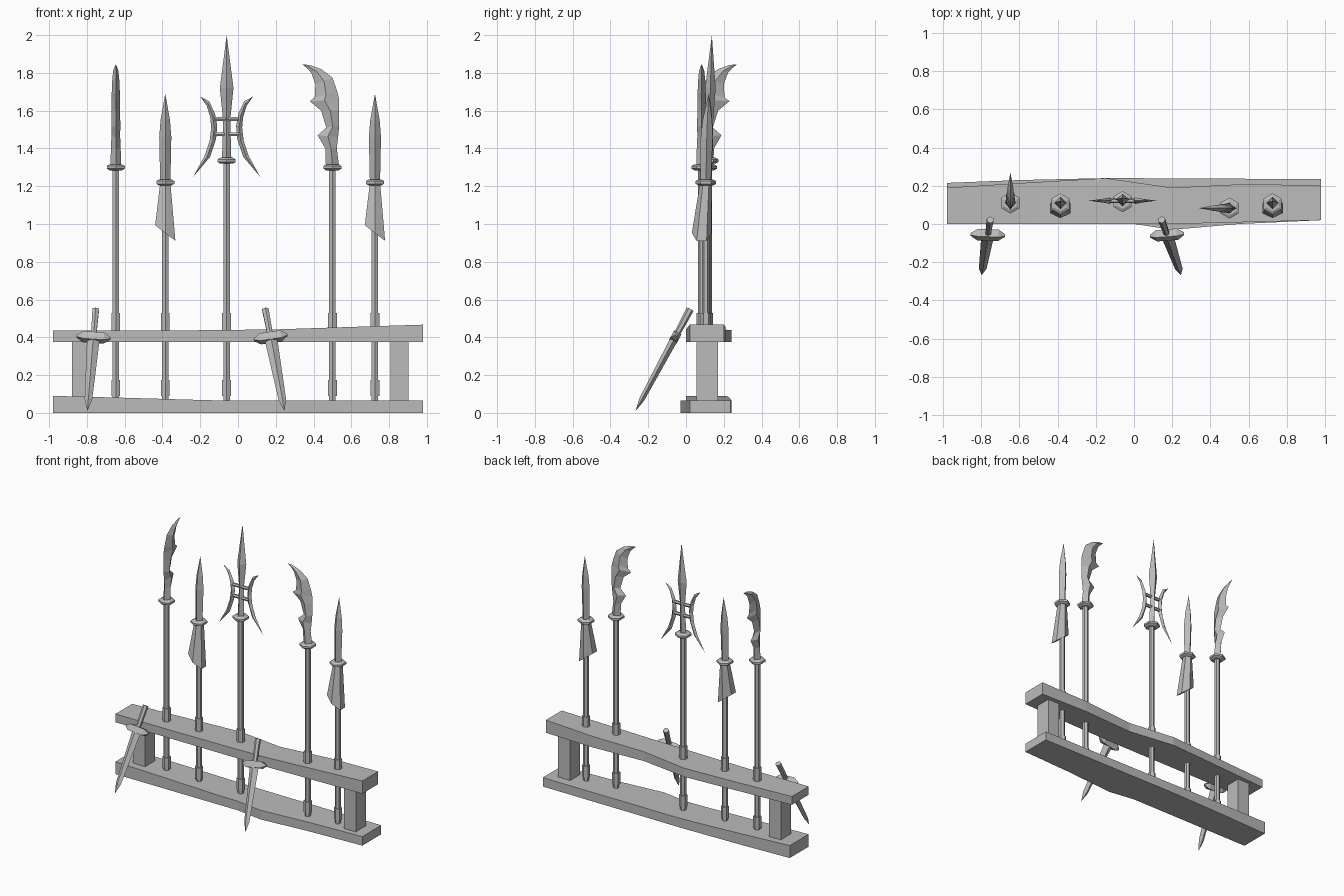
import bpy, bmesh, math
from mathutils import Vector, Matrix

cube = bpy.data.objects.get("Cube")
if cube:
    bpy.data.objects.remove(cube)

grey = bpy.data.materials.new("plain_grey")
grey.use_nodes = True
colour = (0.5, 0.5, 0.5, 1)
grey.diffuse_color = colour
grey.node_tree.nodes["Principled BSDF"].inputs["Base Color"].default_value = colour


def loft(name, rings, matrix=None):
    """Skin a list of equal-sized rings, close both ends, weld pointed tips."""
    bm = bmesh.new()
    rows = [[bm.verts.new(p) for p in ring] for ring in rings]
    n = len(rows[0])
    for a, b in zip(rows, rows[1:]):
        for i in range(n):
            j = (i + 1) % n
            bm.faces.new((a[i], a[j], b[j], b[i]))
    bm.faces.new(rows[0])
    bm.faces.new(rows[-1])
    bmesh.ops.remove_doubles(bm, verts=bm.verts, dist=0.0005)
    bmesh.ops.recalc_face_normals(bm, faces=bm.faces)
    mesh = bpy.data.meshes.new(name)
    bm.to_mesh(mesh)
    bm.free()
    mesh.materials.append(grey)
    obj = bpy.data.objects.new(name, mesh)
    if matrix:
        obj.matrix_world = matrix
    bpy.context.collection.objects.link(obj)
    return obj


def ngon(z, rx, ry=None, sides=6, cx=0, cy=0):
    """Horizontal polygon with a corner pointing along y."""
    ry = rx if ry is None else ry
    steps = [math.tau * i / sides + math.pi / 2 for i in range(sides)]
    return [(cx + rx * math.cos(t), cy + ry * math.sin(t), z) for t in steps]


def blade(name, rows, matrix):
    """Diamond-section blade; rows hold two edge points and a half thickness."""
    rings = []
    for xa, za, xb, zb, t in rows:
        xm, zm = (xa + xb) / 2, (za + zb) / 2
        rings.append([(xa, 0, za), (xm, -t, zm), (xb, 0, zb), (xm, t, zm)])
    return loft(name, rings, matrix)


def rail(name, rows):
    """Rectangular beam along x; rows hold x, front, back, bottom, top."""
    loft(name, [[(x, f, lo), (x, b, lo), (x, b, hi), (x, f, hi)]
                for x, f, b, lo, hi in rows])


# Stand: two warped rails and two posts
rail("lower_rail", [(-0.98, 0, 0.215, 0, 0.09), (-0.6, 0, 0.23, 0, 0.08),
                    (-0.15, 0, 0.24, 0, 0.067), (0, 0, 0.24, 0, 0.066),
                    (0.2, -0.03, 0.238, 0, 0.066), (0.55, 0, 0.237, 0, 0.065),
                    (0.98, 0.02, 0.235, 0, 0.065)])
rail("upper_rail", [(-0.98, 0, 0.19, 0.375, 0.435), (-0.5, 0, 0.22, 0.375, 0.435),
                    (-0.15, 0, 0.24, 0.375, 0.438), (0.2, 0, 0.19, 0.375, 0.442),
                    (0.6, 0.01, 0.21, 0.375, 0.455), (0.98, 0.02, 0.2, 0.375, 0.467)])
for side, x in (("right", -0.83), ("left", 0.855)):
    rail(side + "_post", [(x + s * 0.048, 0.055, 0.17, 0.05, 0.39) for s in (-1, 1)])


def pole(label, x, y, top):
    """Shaft with two ferrules and a collar; returns its placement."""
    place = Matrix.Translation((x, y, 0))
    loft(label + "_shaft", [ngon(0.05, 0.02), ngon(top, 0.02)], place)
    for part, lo, hi in (("lower", 0.09, 0.175), ("upper", 0.43, 0.53)):
        loft(f"{label}_{part}_ferrule", [ngon(lo, 0.027), ngon(hi, 0.027)], place)
    loft(label + "_collar", [ngon(top + dz, r) for dz, r in
         ((-0.016, 0.038), (-0.007, 0.055), (0.007, 0.055), (0.016, 0.038))], place)
    return place


# Glaives: curved blades with two spikes on the back
glaive_rows = [(-0.035, 1.305, 0.035, 1.305, 0.028), (-0.038, 1.4, 0.023, 1.4, 0.026),
               (-0.078, 1.47, 0.03, 1.46, 0.023), (-0.032, 1.51, 0.036, 1.52, 0.024),
               (-0.06, 1.6, 0.036, 1.6, 0.023), (-0.12, 1.65, 0.036, 1.66, 0.022),
               (-0.094, 1.67, 0.026, 1.7, 0.022), (-0.09, 1.74, 0, 1.775, 0.019),
               (-0.112, 1.8, -0.06, 1.82, 0.014), (-0.135, 1.825, -0.12, 1.842, 0.006),
               (-0.16, 1.845, -0.16, 1.845, 0)]
for label, x, y, turn in (("right_glaive", -0.647, 0.11, -90), ("left_glaive", 0.5, 0.083, 0)):
    place = pole(label, x, y, 1.3)
    blade(label + "_blade", glaive_rows, place @ Matrix.Rotation(math.radians(turn), 4, 'Z'))

# Spears: four-sided heads above a slanted tassel
for label, x in (("right_spear", -0.385), ("left_spear", 0.725)):
    place = pole(label, x, 0.105, 1.22)
    loft(label + "_head", [ngon(1.22, 0.027, sides=4), ngon(1.46, 0.032, sides=4, cy=0.005),
                           ngon(1.55, 0.025, sides=4, cy=0.008),
                           ngon(1.69, 0, sides=4, cy=0.015)], place)
    hem = [(px, py, 0.952 - 0.77 * px)
           for px, py, pz in ngon(0, 0.062, 0.052, cy=-0.022)]
    loft(label + "_tassel", [ngon(1.21, 0.032), hem], place)

# Halberd: long point with a crescent on each side
place = pole("halberd", -0.06, 0.117, 1.335)
loft("halberd_point", [ngon(z, rx, ry, 4, cy=cy) for z, rx, ry, cy in
     ((1.33, 0.025, 0.025, 0), (1.55, 0.019, 0.019, 0.008),
      (1.72, 0.036, 0.028, 0.012), (2.0, 0, 0, 0.02))], place)
crescent_rows = [(0.14, 1.675, 0.14, 1.675, 0), (0.093, 1.65, 0.105, 1.625, 0.01),
                 (0.062, 1.585, 0.087, 1.565, 0.015), (0.05, 1.52, 0.082, 1.51, 0.017),
                 (0.056, 1.45, 0.09, 1.44, 0.015), (0.088, 1.355, 0.117, 1.36, 0.01),
                 (0.177, 1.25, 0.177, 1.25, 0)]
for side, s in (("right", -1), ("left", 1)):
    blade(side + "_crescent", [(s * a, za, s * b, zb, t) for a, za, b, zb, t in crescent_rows],
          place @ Matrix.Translation((0, 0.005, 0)))
for part, z in (("lower", 1.475), ("upper", 1.555)):
    bar = place @ Matrix.Translation((0, 0.005, z)) @ Matrix.Rotation(math.pi / 2, 4, 'Y')
    loft(part + "_crescent_bar", [ngon(d, 0.012) for d in (-0.062, 0.062)], bar)


def dagger(label, top, tip):
    """Dagger hanging point down between two positions."""
    up = (Vector(top) - Vector(tip)).normalized()
    across = (Vector((1, 0, 0)) - up * up.x).normalized()
    depth = up.cross(across)
    place = Matrix((across, depth, up)).transposed().to_4x4()
    place.translation = Vector(tip)
    length = (Vector(top) - Vector(tip)).length
    guard = length * 0.725
    blade(label + "_blade", [(-w, z, w, z, t) for z, w, t in
          ((0, 0, 0), (0.07, 0.02, 0.014), (guard, 0.034, 0.021))], place)
    loft(label + "_grip", [ngon(guard, 0.016), ngon(length, 0.02)], place)
    # Guard: six-sided bar tapering to both ends
    loft(label + "_guard", [[(x, -d, guard - h), (x, d, guard - h),
                             (x, d, guard + h), (x, -d, guard + h)]
         for x, d, h in ((-0.09, 0.006, 0.004), (-0.055, 0.022, 0.022),
                         (0.055, 0.022, 0.022), (0.09, 0.006, 0.004))], place)


# Daggers leaning on the upper rail
dagger("right_dagger", (-0.753, 0.022, 0.548), (-0.797, -0.267, 0.01))
dagger("left_dagger", (0.145, 0.022, 0.548), (0.246, -0.267, 0.01))
